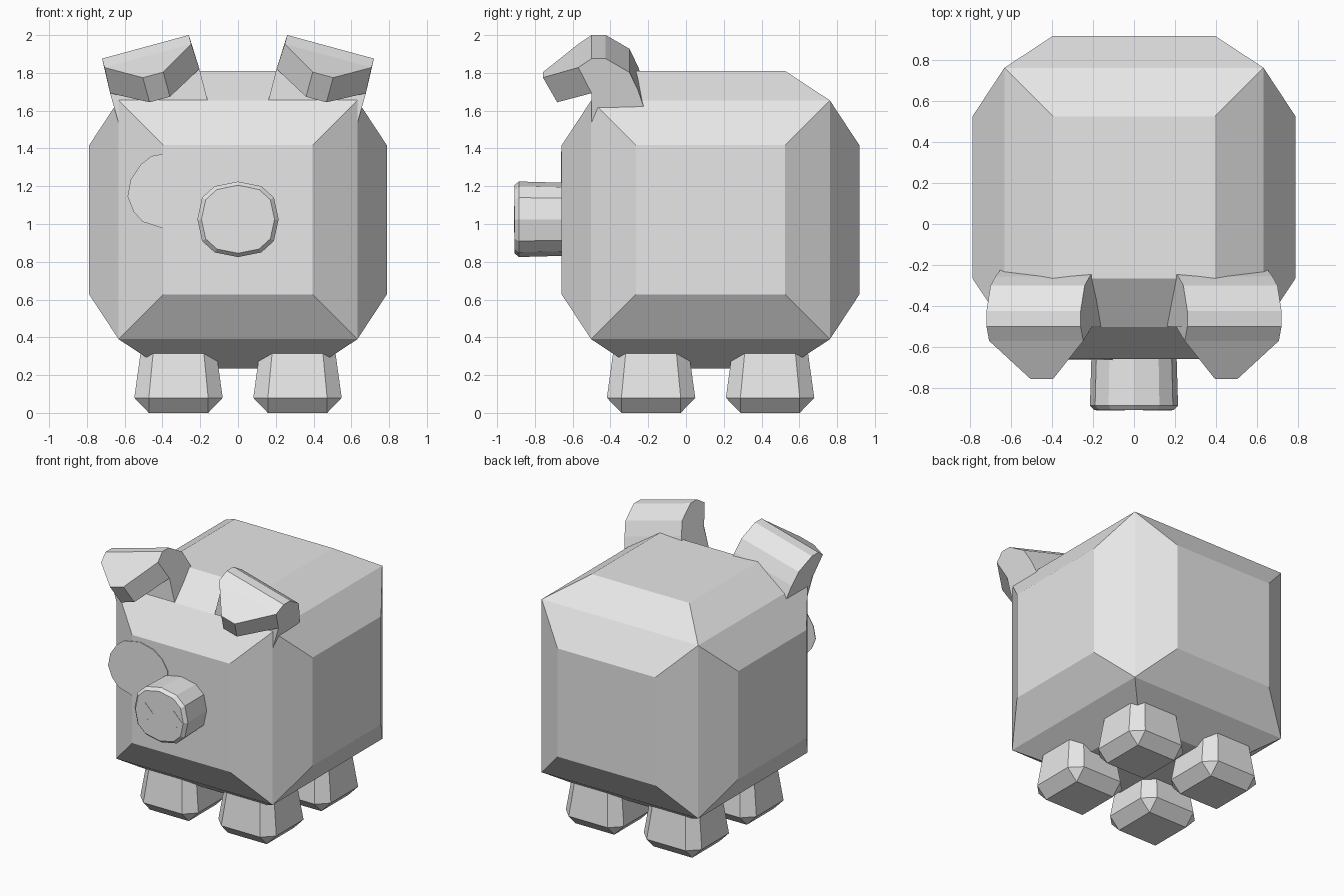
import bpy, bmesh, math
from mathutils import Vector

if "Cube" in bpy.data.objects:
    bpy.data.objects.remove(bpy.data.objects["Cube"])

mat = bpy.data.materials.new("light_grey")
mat.diffuse_color = (0.8, 0.8, 0.8, 1)
mat.use_nodes = True
mat.node_tree.nodes["Principled BSDF"].inputs["Base Color"].default_value = mat.diffuse_color


def make(name, verts, faces, loc=(0, 0, 0)):
    me = bpy.data.meshes.new(name)
    me.from_pydata([tuple(v) for v in verts], [], faces)
    bm = bmesh.new()
    bm.from_mesh(me)
    if len(faces) > 1:
        bmesh.ops.recalc_face_normals(bm, faces=bm.faces)
    bm.to_mesh(me)
    bm.free()
    me.materials.append(mat)
    ob = bpy.data.objects.new(name, me)
    ob.location = loc
    bpy.context.collection.objects.link(ob)
    return ob


def loft(name, rings, loc=(0, 0, 0)):
    """Closed skin through rings of equal point count, capped at both ends."""
    n = len(rings[0])
    verts = [p for r in rings for p in r]
    faces = [tuple(range(n)), tuple(range(len(verts) - n, len(verts)))]
    for k in range(len(rings) - 1):
        for i in range(n):
            j = (i + 1) % n
            faces.append((k * n + i, k * n + j, k * n + n + j, k * n + n + i))
    return make(name, verts, faces, loc)


# Body: cube whose six sides are each raised to a smaller square
bm = bmesh.new()
bmesh.ops.create_cube(bm, size=1.264)
for f in list(bm.faces):
    n = f.normal.copy()
    top = bmesh.ops.extrude_discrete_faces(bm, faces=[f])["faces"][0]
    for v in top.verts:
        side = v.co - n * v.co.dot(n)
        v.co = n * 0.788 + side * (0.395 / 0.632)
bmesh.ops.remove_doubles(bm, verts=bm.verts, dist=1e-4)
bmesh.ops.recalc_face_normals(bm, faces=bm.faces)
body_mesh = bpy.data.meshes.new("body")
bm.to_mesh(body_mesh)
bm.free()
body_mesh.materials.append(mat)
body = bpy.data.objects.new("body", body_mesh)
body.location = (0, 0.13, 1.022)
bpy.context.collection.objects.link(body)


# Legs: tapered blocks with cut corners and a bevelled foot
def cut_square(a, b, z):
    return [(a, -b, z), (a, b, z), (b, a, z), (-b, a, z),
            (-a, b, z), (-a, -b, z), (-b, -a, z), (b, -a, z)]


for sx, side in ((-1, "left"), (1, "right")):
    for sy, end in ((-1, "front"), (1, "back")):
        leg = loft(f"{end}_{side}_leg",
                   [cut_square(0.157, 0.156, 0), cut_square(0.234, 0.157, 0.08),
                    cut_square(0.202, 0.135, 0.31), cut_square(0.19, 0.13, 0.36)],
                   (sx * 0.315, 0.13 + sy * 0.315, 0))

# Snout: twelve-sided drum with a bevelled front rim
quarter = [(0.215, 0), (0.19, 0.115), (0.124, 0.175)]
ring = quarter + [(0, 0.2)] + [(-x, z) for x, z in reversed(quarter)]
ring += [(x, -z) for x, z in reversed(ring[1:-1])][::1]


def snout_ring(scale, y):
    return [(x * scale, y, z * scale) for x, z in ring]


loft("snout", [snout_ring(0.96, -0.6), snout_ring(1, -0.885),
               snout_ring(0.9, -0.908)], (0, 0, 1.025))

# Nostrils: diamond plates
for sx, side in ((-1, "left"), (1, "right")):
    rim = [(0.07, 0), (0, 0.07), (-0.07, 0), (0, -0.07)]
    loft(f"{side}_nostril", [[(x, y, z) for x, z in rim] for y in (-0.907, -0.910)],
         (sx * 0.115, 0, 1.025))

# Eye patch: thin flat oval off to one side of the face
patch = [(-0.33, 1.383), (-0.22, 1.357), (-0.15, 1.305), (-0.107, 1.235),
         (-0.10, 1.15), (-0.13, 1.05), (-0.2, 0.978), (-0.4, 0.978),
         (-0.505, 1.012), (-0.553, 1.066), (-0.585, 1.145), (-0.568, 1.235),
         (-0.515, 1.315), (-0.457, 1.36)]
loft("eye_patch", [[(x, y, z) for x, z in patch] for y in (-0.658, -0.663)])

# Ears: bent slabs folding forward; profile of (y, height, half width)
profile = [(-0.757, -0.154, 0.056), (-0.57, -0.049, 0.238), (-0.5, 0, 0.238),
           (-0.425, 0, 0.238), (-0.30, -0.075, 0.238), (-0.255, -0.17, 0.238),
           (-0.222, -0.27, 0.24), (-0.21, -0.36, 0.243), (-0.5, -0.362, 0.243),
           (-0.5, -0.188, 0.245), (-0.682, -0.289, 0.056)]
tilt = math.radians(15.2)
n = len(profile)
for sx, side in ((-1, "left"), (1, "right")):
    u = Vector((sx * math.cos(tilt), 0, -math.sin(tilt)))
    up = Vector((sx * math.sin(tilt), 0, math.cos(tilt)))
    verts = [u * (s * w) + up * h + Vector((0, y, 0))
             for s in (-1, 1) for y, h, w in profile]
    faces = [(i, (i + 1) % n, n + (i + 1) % n, n + i) for i in range(n)]
    for o in (0, n):
        faces.append((o, o + 1, o + 9, o + 10))          # flap side
        faces.append(tuple(range(o + 1, o + 10)))        # stem side
    make(f"{side}_ear", verts, faces, (sx * 0.49, 0, 1.938))
